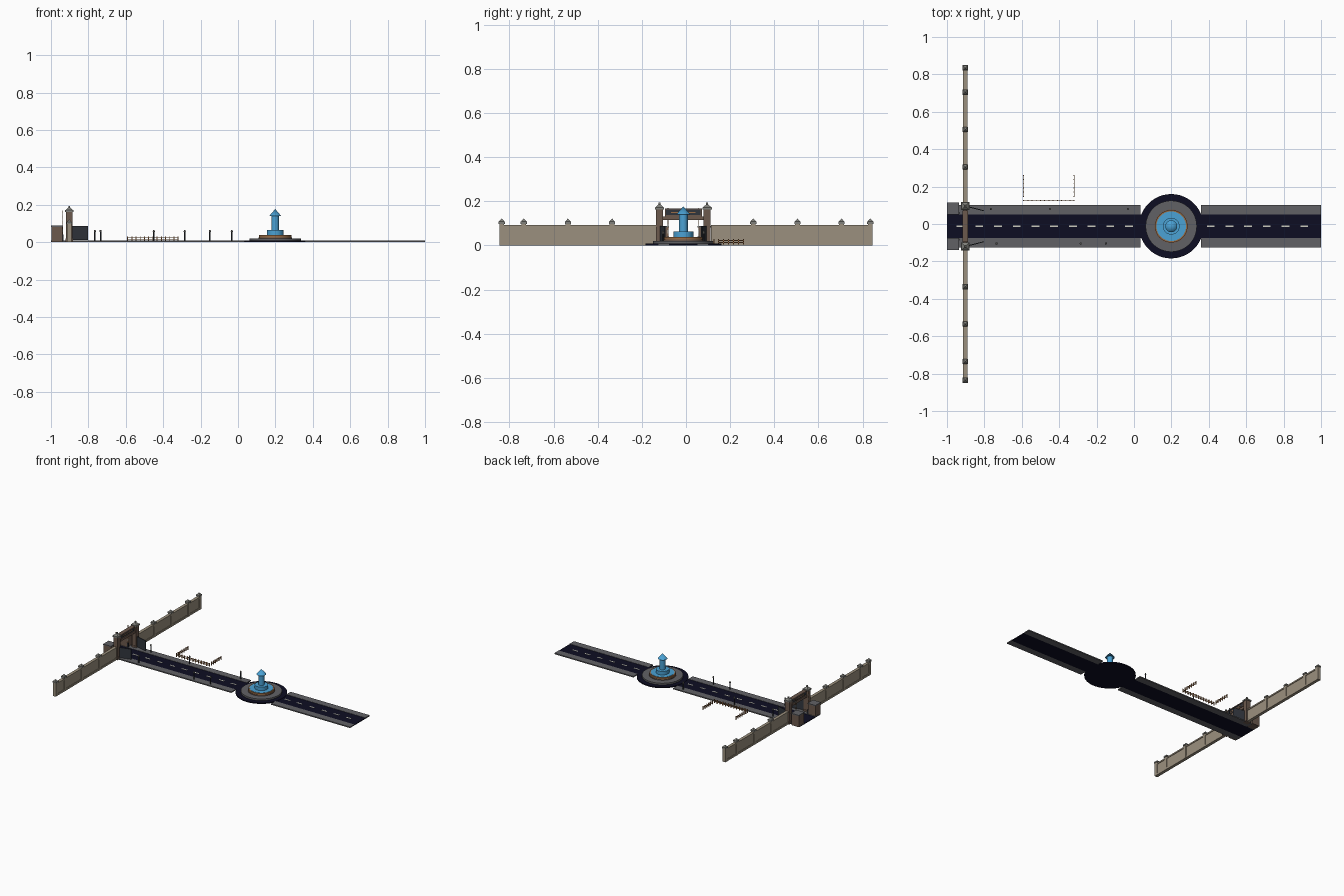
import bpy, math
from mathutils import Vector

old = bpy.data.objects.get("Cube")
if old:
    bpy.data.objects.remove(old, do_unlink=True)


def material(name, r, g, b):
    m = bpy.data.materials.new(name)
    m.use_nodes = True
    m.diffuse_color = (r, g, b, 1)
    m.node_tree.nodes["Principled BSDF"].inputs["Base Color"].default_value = (r, g, b, 1)
    return m


ASPHALT = material("navy asphalt", .004, .004, .016)
PAVING = material("grey paving", .12, .12, .13)
PAINT = material("pale paint", .6, .6, .52)
WALL = material("beige wall", .33, .28, .21)
BROWN = material("brown stone", .15, .1, .075)
CAP = material("grey cap", .22, .22, .2)
METAL = material("dark metal", .03, .035, .045)
TIMBER = material("orange timber", .32, .15, .06)
WATER = material("blue water", .07, .36, .66)

CY = -.012      # road axis
GATE_X = -.902  # wall line
FX = .199       # fountain centre


def finish(name, mat):
    o = bpy.context.object
    o.name = name
    o.data.materials.append(mat)
    return o


def box(name, mat, x, y, z, turn=0):
    """Box from (min, max) pairs, turned about its own centre."""
    mid = Vector([sum(p) / 2 for p in (x, y, z)])
    bpy.ops.mesh.primitive_cube_add(size=1, location=mid, rotation=(0, 0, turn))
    bpy.context.object.scale = [p[1] - p[0] for p in (x, y, z)]
    return finish(name, mat)


def block(name, mat, x, y, wx, wy, z0, z1, turn=0):
    return box(name, mat, (x - wx / 2, x + wx / 2), (y - wy / 2, y + wy / 2), (z0, z1), turn)


def cone(name, mat, x, y, r0, r1, z0, z1, sides=32):
    bpy.ops.mesh.primitive_cone_add(vertices=sides, radius1=r0, radius2=r1, depth=z1 - z0,
                                    location=(x, y, (z0 + z1) / 2),
                                    rotation=(0, 0, math.pi / 4 if sides == 4 else 0))
    o = finish(name, mat)
    if sides > 8:
        bpy.ops.object.shade_smooth_by_angle()
    return o


# Road, pavements and lane dashes
for part, x0, x1, end in (("entry", -1, .034, .06), ("exit", .357, 1, .33)):
    road = (x0, end) if part == "entry" else (end, x1)
    box(part + "_road", ASPHALT, road, (CY - .064, CY + .064), (0, .006))
    for side, s in (("left", 1), ("right", -1)):
        block(f"{part}_pavement_{side}", PAVING, (x0 + x1) / 2, CY + s * .089, x1 - x0, .05, 0, .008)
for first, count in ((-.927, 10), (.41, 6)):
    for i in range(count):
        block("lane_dash", PAINT, first + i * .1, CY, .042, .009, .005, .0075)

# Roundabout and fountain
cone("roundabout_road", ASPHALT, FX, CY, .172, .172, 0, .008, 48)
cone("fountain_plinth", PAVING, FX, CY, .137, .137, .004, .02, 48)
cone("basin_step", BROWN, FX, CY, .09, .09, .018, .026, 48)
rim = cone("basin_rim", TIMBER, FX, CY, .087, .087, .024, .037, 48)
cone("basin_water", WATER, FX, CY, .079, .079, .03, .0385, 48)
cone("fountain_pedestal", WATER, FX, CY, .045, .045, .036, .064)
cone("fountain_column", WATER, FX, CY, .02, .02, .06, .145)
cone("fountain_spout", WATER, FX, CY, .032, 0, .14, .177)

# Boundary wall with piers, mirrored about the road
for s in (1, -1):
    inner, outer = CY + s * .125, s * .84
    span = (min(inner, outer), max(inner, outer))
    for name, w, z in (("wall_plinth", .022, (0, .014)), ("boundary_wall", .014, (.01, .088)),
                       ("wall_coping", .022, (.083, .093))):
        box(name, WALL, (GATE_X - w / 2, GATE_X + w / 2), span, z)
    piers = (.305, .505, .705, .835) if s > 0 else (-.335, -.535, -.735, -.835)
    for y in piers:
        block("wall_pier", WALL, GATE_X, y, .024, .022, 0, .1)
        block("pier_cap", CAP, GATE_X, y, .03, .028, .098, .108)
        cone("pier_cap_top", CAP, GATE_X, y, .018, 0, .108, .122, 4)

# Gateway pillars, open leaves, guard booths and raised barriers
for side, s in (("left", 1), ("right", -1)):
    y = CY + s * .108
    block("gate_pillar_" + side, BROWN, GATE_X, y, .034, .032, 0, .162)
    block("gate_pillar_base_" + side, BROWN, GATE_X, y, .04, .038, 0, .02)
    block("gate_pillar_cap_" + side, CAP, GATE_X, y, .044, .042, .162, .172)
    cone("gate_pillar_top_" + side, CAP, GATE_X, y, .028, .006, .172, .186, 4)
    block("gate_pillar_finial_" + side, CAP, GATE_X, y, .009, .009, .184, .194)

    leaf_y = CY + s * .093
    block("gate_leaf_" + side, METAL, -.843, leaf_y, .085, .005, .012, .087, -s * .25)

    booth_y = CY + s * .096
    block("guard_booth_" + side, BROWN, -.968, booth_y, .06, .056, 0, .083)
    block("booth_roof_" + side, PAVING, -.968, booth_y, .064, .064, .082, .089)

    arm_y = CY + s * .07
    block("barrier_post_" + side, METAL, -.937, arm_y, .01, .01, 0, .04)
    for i in range(9):
        z = .04 + i * .0145
        block("barrier_stripe", PAINT if i % 2 else TIMBER, -.937, arm_y, .004, .004, z, z + .0145)

# Overhead beam and sign board
block("gate_beam", BROWN, GATE_X, CY, .02, .2, .116, .132)
block("sign_board", METAL, GATE_X, CY, .02, .155, .136, .162)
for z in (.132, .162):
    block("sign_frame", BROWN, GATE_X, CY, .03, .168, z, z + .006)
for s in (1, -1):
    block("sign_frame_end", BROWN, GATE_X, CY + s * .081, .026, .006, .132, .168)
    block("sign_trim", TIMBER, GATE_X + s * .0105, CY, .002, .11, .147, .152)

# Street posts
for y, xs in ((.08, (-.765, -.45, -.033)), (-.104, (-.735, -.285, -.15))):
    for x in xs:
        cone("street_post", METAL, x, y, .004, .004, .006, .055, 8)
        cone("street_post_head", CAP, x, y, .006, .004, .055, .065, 8)


# Timber fence on three sides
def fence(x0, y0, x1, y1):
    a, b = Vector((x0, y0)), Vector((x1, y1))
    n = round((b - a).length / .0225)
    for i in range(n + 1):
        p = a.lerp(b, i / n)
        block("fence_post", TIMBER, p.x, p.y, .005, .005, .003, .03)
    mid = (a + b) / 2
    for z in (.011, .021):
        block("fence_rail", TIMBER, mid.x, mid.y, abs(x1 - x0) + .003, abs(y1 - y0) + .003, z, z + .004)


fence(-.59, .126, -.32, .126)
fence(-.59, .148, -.59, .26)
fence(-.32, .148, -.32, .26)
